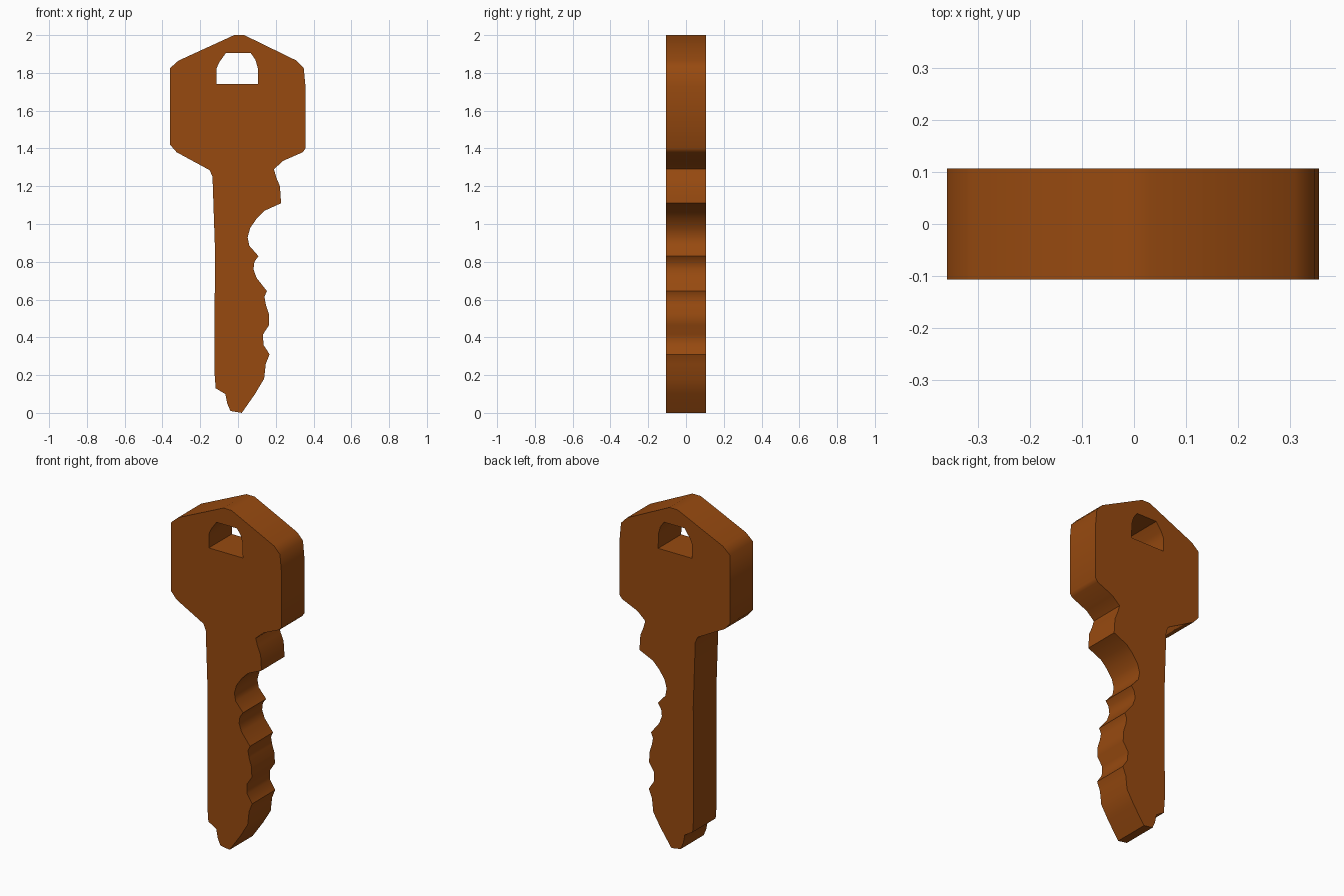
import bpy, bmesh, math

if "Cube" in bpy.data.objects:
    bpy.data.objects.remove(bpy.data.objects["Cube"])

HALF_THICKNESS = 0.107

# Head: right and left edges, listed clockwise around the key
head_right = [(-0.02, 2.0), (0.033, 2.0), (0.31, 1.865), (0.348, 1.825), (0.357, 1.73),
              (0.357, 1.40), (0.343, 1.38), (0.24, 1.335), (0.19, 1.29)]
head_left = [(-0.135, 1.25), (-0.15, 1.285), (-0.325, 1.38), (-0.36, 1.42),
             (-0.36, 1.825), (-0.315, 1.865)]
# Cut teeth down the right side of the blade
teeth = [(0.203, 1.245), (0.222, 1.20), (0.228, 1.11), (0.14, 1.07), (0.10, 1.03),
         (0.065, 0.98), (0.051, 0.93), (0.06, 0.885), (0.108, 0.83), (0.087, 0.80),
         (0.082, 0.76), (0.098, 0.715), (0.153, 0.645), (0.14, 0.615), (0.147, 0.575),
         (0.163, 0.525), (0.165, 0.465), (0.132, 0.415), (0.135, 0.36), (0.167, 0.31),
         (0.147, 0.26), (0.138, 0.18)]
# Tip and straight back of the blade
tip = [(0.09, 0.10), (0.02, 0.0), (-0.04, 0.01), (-0.057, 0.05), (-0.067, 0.10),
       (-0.118, 0.13), (-0.125, 0.22), (-0.122, 0.87)]
# Key ring hole
ring_hole = [(-0.115, 1.74), (0.106, 1.74), (0.105, 1.825), (0.092, 1.87), (0.068, 1.904),
             (-0.065, 1.904), (-0.10, 1.855), (-0.115, 1.82)]


def extruded_profile(name, loops, half_depth):
    """Fill closed loops (inner ones become holes), stand upright, extrude along y."""
    curve = bpy.data.curves.new(name, 'CURVE')
    curve.dimensions = '2D'
    curve.fill_mode = 'BOTH'
    curve.extrude = half_depth
    for loop in loops:
        spline = curve.splines.new('POLY')
        spline.points.add(len(loop) - 1)
        for point, (x, z) in zip(spline.points, loop):
            point.co = (x, z, 0, 1)
        spline.use_cyclic_u = True
    obj = bpy.data.objects.new(name, curve)
    bpy.context.collection.objects.link(obj)
    obj.rotation_euler = (math.pi / 2, 0, 0)
    bpy.ops.object.select_all(action='DESELECT')
    obj.select_set(True)
    bpy.context.view_layer.objects.active = obj
    bpy.ops.object.convert(target='MESH')
    obj = bpy.context.object
    bpy.ops.object.transform_apply(location=False, rotation=True, scale=False)
    bm = bmesh.new()
    bm.from_mesh(obj.data)
    bmesh.ops.remove_doubles(bm, verts=bm.verts, dist=0.0005)
    bmesh.ops.recalc_face_normals(bm, faces=bm.faces)
    bm.to_mesh(obj.data)
    bm.free()
    obj.name = name
    return obj


# Key body with rounded-looking edges and crisp front and back faces
key = extruded_profile("key", [head_right + teeth + tip + head_left, ring_hole], HALF_THICKNESS)
bpy.ops.object.shade_smooth_by_angle(angle=math.radians(50))

# Brown metal
brown = bpy.data.materials.new("brown")
brown.diffuse_color = (0.31, 0.068, 0.005, 1)
brown.use_nodes = True
brown.node_tree.nodes["Principled BSDF"].inputs["Base Color"].default_value = brown.diffuse_color
key.data.materials.clear()
key.data.materials.append(brown)
